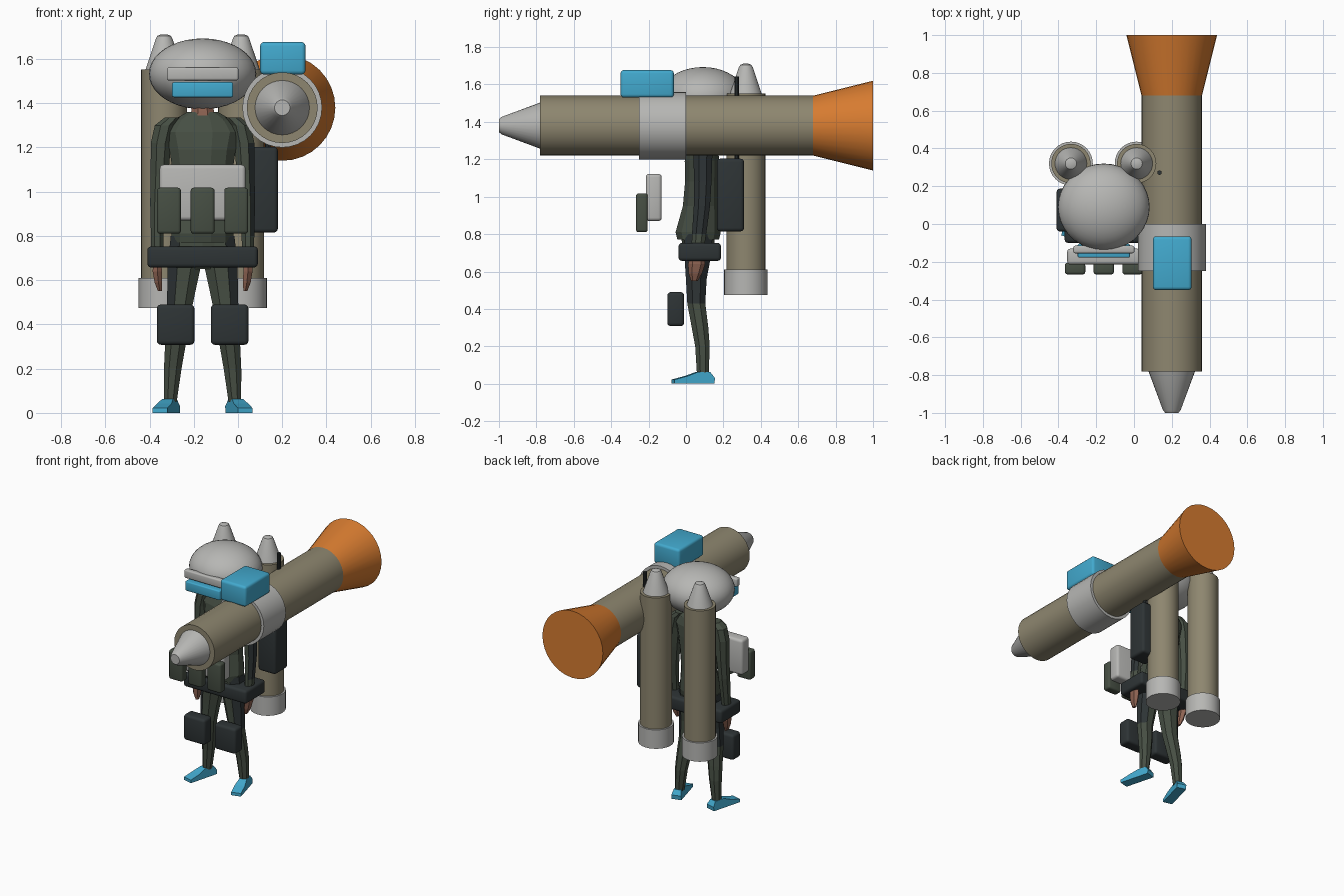
import bpy, bmesh, math
from mathutils import Vector, Matrix

if "Cube" in bpy.data.objects:
    bpy.data.objects.remove(bpy.data.objects["Cube"])

CX = -0.16  # centre line of the figure


def mat(name, c):
    m = bpy.data.materials.new(name)
    m.diffuse_color = (*c, 1)
    m.use_nodes = True
    m.node_tree.nodes["Principled BSDF"].inputs["Base Color"].default_value = m.diffuse_color
    return m


GREY = mat("light grey", (0.47, 0.47, 0.455))
TAN = mat("khaki", (0.27, 0.24, 0.16))
ORANGE = mat("orange", (0.68, 0.20, 0.03))
BLUE = mat("sky blue", (0.055, 0.40, 0.62))
DARK = mat("charcoal", (0.027, 0.034, 0.036))
OLIVE = mat("olive green", (0.062, 0.078, 0.057))
SKIN = mat("skin", (0.27, 0.125, 0.085))


def finish(bm, name, mats, smooth=False):
    bmesh.ops.recalc_face_normals(bm, faces=bm.faces)
    me = bpy.data.meshes.new(name)
    bm.to_mesh(me)
    bm.free()
    ob = bpy.data.objects.new(name, me)
    bpy.context.collection.objects.link(ob)
    for m in mats:
        me.materials.append(m)
    if smooth:
        bpy.ops.object.select_all(action='DESELECT')
        ob.select_set(True)
        bpy.context.view_layer.objects.active = ob
        bpy.ops.object.shade_smooth_by_angle(angle=math.radians(35))
    return ob


def box(name, m, x, y, z, bevel=0.018):
    """Rounded box from (min, max) ranges."""
    bm = bmesh.new()
    bmesh.ops.create_cube(bm, size=1)
    for v in bm.verts:
        v.co = Vector([(a + b) / 2 + c * (b - a) for (a, b), c in zip((x, y, z), v.co)])
    bmesh.ops.bevel(bm, geom=bm.edges[:], offset=bevel, segments=3, profile=0.5, affect='EDGES')
    return finish(bm, name, [m], True)


def bridge(bm, rings):
    loops = [[bm.verts.new(p) for p in r] for r in rings]
    n = len(loops[0])
    for a, b in zip(loops, loops[1:]):
        for i in range(n):
            j = (i + 1) % n
            bm.faces.new((a[i], a[j], b[j], b[i]))
    bm.faces.new(loops[0])
    bm.faces.new(loops[-1])


def turned(name, m, origin, axis, profile, n=32):
    """Solid of revolution: profile of (radius, height) along 'Y' or 'Z'."""
    bm = bmesh.new()
    rings = []
    for r, h in profile:
        ring = []
        for i in range(n):
            t = 2 * math.pi * i / n
            a, b = r * math.cos(t), r * math.sin(t)
            ring.append(Vector(origin) + Vector((a, h, b) if axis == 'Y' else (a, b, h)))
        rings.append(ring)
    bridge(bm, rings)
    return finish(bm, name, [m], True)


def loft(name, mats, side, rings, n=8, rule=None):
    """Low-poly limb through rings (offset x, y, z, radius x, radius y)."""
    bm = bmesh.new()
    out = []
    for dx, cy, z, rx, ry in rings:
        out.append([Vector((CX + side * dx + rx * math.cos(2 * math.pi * (i + .5) / n),
                            cy + ry * math.sin(2 * math.pi * (i + .5) / n), z)) for i in range(n)])
    bridge(bm, out)
    bm.normal_update()
    bmesh.ops.recalc_face_normals(bm, faces=bm.faces)
    if rule:
        for f in bm.faces:
            f.material_index = rule(f.calc_center_median(), f.normal)
    return finish(bm, name, mats)


# Shoulder launcher
L = (0.20, 0, 1.38)
turned("launcher_tube", TAN, L, 'Y', [(0.16, -0.78), (0.16, 0.685)])
turned("launcher_nose", GREY, L, 'Y', [(0.125, -0.785), (0.125, -0.775), (0.047, -0.985), (0.035, -1.0)][1:])
turned("launcher_exhaust", ORANGE, L, 'Y', [(0.16, 0.68), (0.24, 1.0)])
turned("launcher_collar", GREY, L, 'Y', [(0.18, -0.25), (0.18, 0.0)])
box("launcher_sight", BLUE, (0.10, 0.305), (-0.35, -0.065), (1.53, 1.677))

# Rocket tubes on the back
for side, label in ((-1, "left"), (1, "right")):
    o = (CX + side * 0.174, 0.32, 0)
    turned(label + "_back_tube", TAN, o, 'Z', [(0.104, 0.60), (0.104, 1.552)])
    turned(label + "_back_tube_base", GREY, o, 'Z', [(0.116, 0.475), (0.116, 0.61)])
    turned(label + "_back_tube_nose", GREY, o, 'Z',
           [(0.085, 1.55), (0.038, 1.69), (0.03, 1.705), (0.014, 1.711)])

# Radio and aerial
box("radio", DARK, (0.04, 0.18), (0.165, 0.31), (0.815, 1.203))
turned("radio_aerial", DARK, (0.135, 0.272, 0), 'Z', [(0.012, 1.18), (0.012, 1.642)], 10)

# Helmet, brow and visor
bm = bmesh.new()
bmesh.ops.create_uvsphere(bm, u_segments=36, v_segments=20, radius=1)
for v in bm.verts:
    v.co = Vector((CX + 0.243 * v.co.x, 0.09 + 0.23 * v.co.y, 1.533 + 0.16 * v.co.z))
finish(bm, "helmet", [GREY], True)
box("helmet_brow", GREY, (CX - 0.162, CX + 0.162), (-0.155, -0.115), (1.503, 1.562), 0.01)
box("visor", BLUE, (CX - 0.138, CX + 0.138), (-0.178, -0.105), (1.427, 1.495), 0.008)

# Chest plate, pouches, belt and knee pads
box("chest_plate", GREY, (CX - 0.194, CX + 0.194), (-0.215, -0.13), (0.87, 1.122))
for i in (-1, 0, 1):
    c = CX + 0.152 * i
    box("pouch", OLIVE, (c - 0.054, c + 0.054), (-0.267, -0.205), (0.81, 1.018), 0.014)
box("belt", DARK, (CX - 0.25, CX + 0.25), (-0.04, 0.187), (0.657, 0.753))
for side in (-1, 1):
    c = CX + 0.122 * side
    box("knee_pad", DARK, (c - 0.085, c + 0.085), (-0.10, -0.01), (0.308, 0.49))

# Jacket, hips and neck
loft("jacket", [OLIVE], 1, [
    (0, .065, .77, .145, .115), (0, .065, .81, .145, .125), (0, .08, .95, .128, .10),
    (0, .085, 1.08, .138, .093), (0, .085, 1.19, .155, .095), (0, .09, 1.27, .175, .085),
    (0, .095, 1.325, .135, .068), (0, .095, 1.36, .072, .055)], 12)
loft("hips", [OLIVE], 1, [(0, .065, .65, .10, .06), (0, .065, .72, .155, .085), (0, .065, .80, .14, .09)], 10)
loft("neck", [SKIN], 1, [(0, .085, 1.28, .075, .06), (0, .085, 1.365, .055, .05), (0, .09, 1.42, .05, .045)])

# Arms, hands, legs and feet
sleeve = lambda side: lambda c, n: int(side > 0 and n.x > 0.6 and 0.8 < c.z < 1.2)
trouser = lambda side: lambda c, n: int(n.x * side > 0.6 and 0.48 < c.z < 0.8)
for side, label in ((-1, "left"), (1, "right")):
    loft(label + "_arm", [OLIVE, DARK], side, [
        (.135, .09, 1.335, .04, .045), (.17, .09, 1.30, .05, .055), (.188, .09, 1.22, .05, .055),
        (.195, .09, 1.08, .043, .05), (.202, .085, .95, .038, .047), (.205, .07, .80, .031, .041),
        (.205, .06, .69, .028, .035)], 8, sleeve(side))
    loft(label + "_hand", [SKIN], side, [
        (.205, .06, .72, .02, .026), (.205, .057, .64, .024, .046), (.20, .05, .59, .02, .036),
        (.193, .045, .55, .01, .018)], 6)
    loft(label + "_leg", [OLIVE, DARK], side, [
        (.07, .065, .80, .08, .085), (.082, .062, .67, .082, .075), (.095, .055, .56, .07, .06),
        (.11, .055, .43, .057, .052), (.124, .075, .30, .05, .048), (.135, .088, .20, .043, .042),
        (.146, .09, .05, .031, .034)], 8, trouser(side))
    # Foot: side profile pushed to a width, toes turned outwards
    prof = [(-.165, 0), (-.165, .022), (-.09, .042), (-.035, .062), (.035, .062), (.058, .03), (.055, 0)]
    bm = bmesh.new()
    rings = [[Vector((w * (1.0 if z < .045 else .75), y, z)) for y, z in prof] for w in (-.034, .034)]
    bridge(bm, rings)
    bm.transform(Matrix.Translation((CX + side * .15, .09, 0)) @ Matrix.Rotation(side * math.radians(15), 4, 'Z'))
    finish(bm, label + "_foot", [BLUE])
